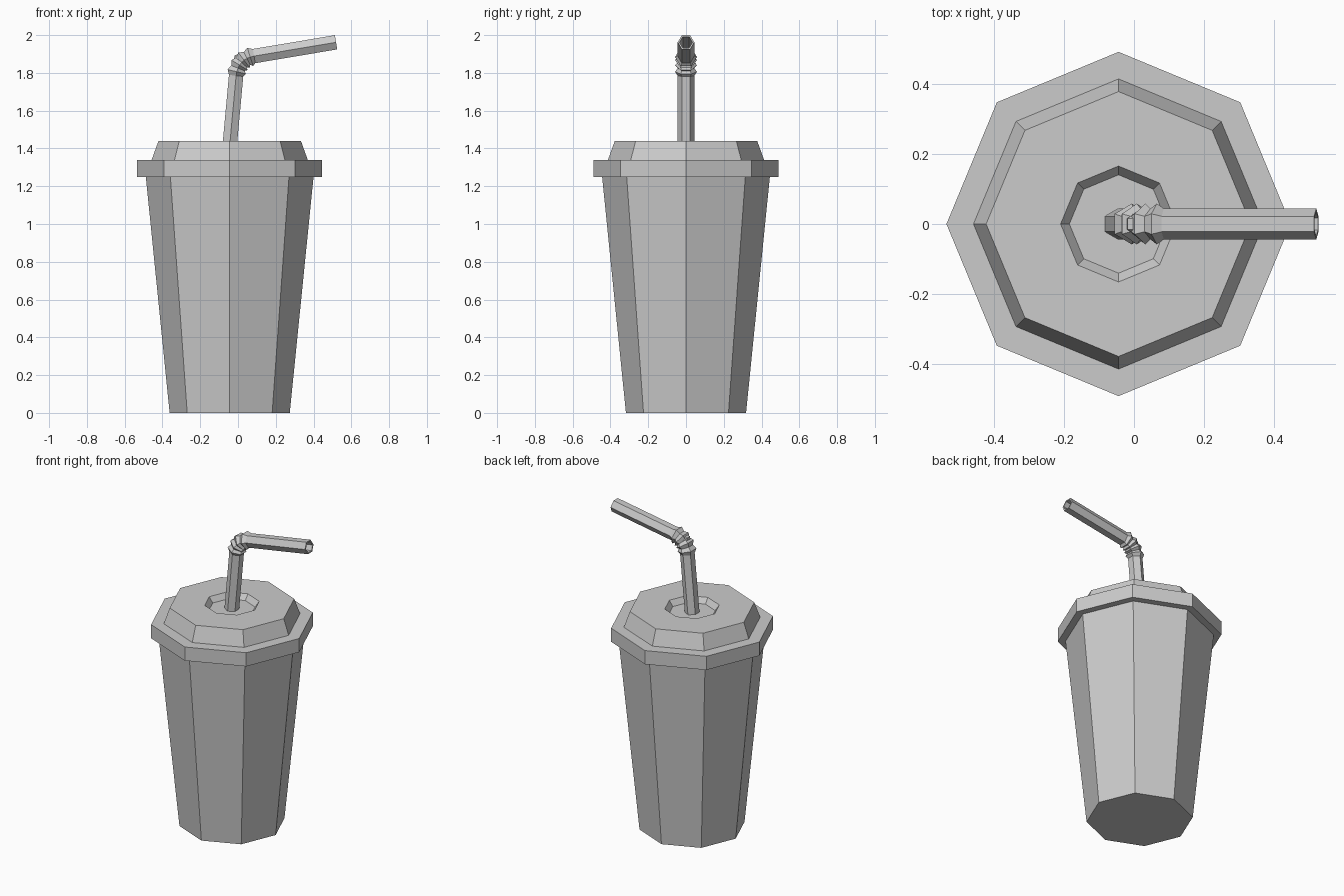
import bpy, bmesh, math
from mathutils import Vector

cube = bpy.data.objects.get("Cube")
if cube:
    bpy.data.objects.remove(cube, do_unlink=True)

CX = -0.044  # axis of the cup

grey = bpy.data.materials.new("plain_grey")
grey.use_nodes = True
colour = (0.6, 0.6, 0.6, 1)
grey.diffuse_color = colour
grey.node_tree.nodes["Principled BSDF"].inputs["Base Color"].default_value = colour


def loft(name, rings, cap_start=True, cap_end=True):
    """Skin a list of equal-sized point rings into a flat-shaded object."""
    bm = bmesh.new()
    loops = [[bm.verts.new(p) for p in ring] for ring in rings]
    n = len(loops[0])
    for a, b in zip(loops, loops[1:]):
        for i in range(n):
            j = (i + 1) % n
            bm.faces.new((a[i], a[j], b[j], b[i]))
    if cap_start:
        bm.faces.new(loops[0][::-1])
    if cap_end:
        bm.faces.new(loops[-1])
    bmesh.ops.recalc_face_normals(bm, faces=bm.faces)
    mesh = bpy.data.meshes.new(name)
    bm.to_mesh(mesh)
    bm.free()
    mesh.materials.append(grey)
    obj = bpy.data.objects.new(name, mesh)
    bpy.context.collection.objects.link(obj)
    return obj


def octagon(r, z):
    return [(CX + r * math.cos(i * math.pi / 4), r * math.sin(i * math.pi / 4), z)
            for i in range(8)]


def hexagon(centre, direction, r):
    """Six-sided section across the straw, with corners pointing to both sides."""
    side = Vector((0, 1, 0))
    up = direction.normalized().cross(side)
    return [centre + r * (math.cos(i * math.pi / 3) * side + math.sin(i * math.pi / 3) * up)
            for i in range(6)]


# Tapered cup
loft("cup", [octagon(0.318, 0), octagon(0.445, 1.26)])

# Lid: rim, raised crown and sunken middle
lid_profile = [(0.44, 1.25), (0.49, 1.25), (0.49, 1.34), (0.413, 1.34),
               (0.377, 1.44), (0.165, 1.44), (0.14, 1.405)]
loft("lid", [octagon(r, z) for r, z in lid_profile])

# Straw: lower tube, ribbed bend, upper tube, hollow inside
base, bend_in = Vector((-0.045, 0, 1.405)), Vector((-0.01, 0, 1.785))
bend_out, tip = Vector((0.085, 0, 1.889)), Vector((0.519, 0, 1.962))
low_dir, high_dir = bend_in - base, tip - bend_out
corner = Vector((0.0, 0, 1.874))
R, RIB, BORE = 0.044, 0.058, 0.034

rings = [hexagon(base, low_dir, R)]
STEPS = 8
for k in range(STEPS + 1):
    t = k / STEPS
    point = bend_in * (1 - t) ** 2 + corner * 2 * t * (1 - t) + bend_out * t ** 2
    heading = (corner - bend_in) * (1 - t) + (bend_out - corner) * t
    rings.append(hexagon(point, heading, RIB if k % 2 else R))
rings += [hexagon(tip, high_dir, R), hexagon(tip, high_dir, BORE),
          hexagon(bend_out, high_dir, BORE), hexagon(corner, low_dir + high_dir, BORE * 0.9),
          hexagon(base, low_dir, BORE)]
loft("straw", rings)
